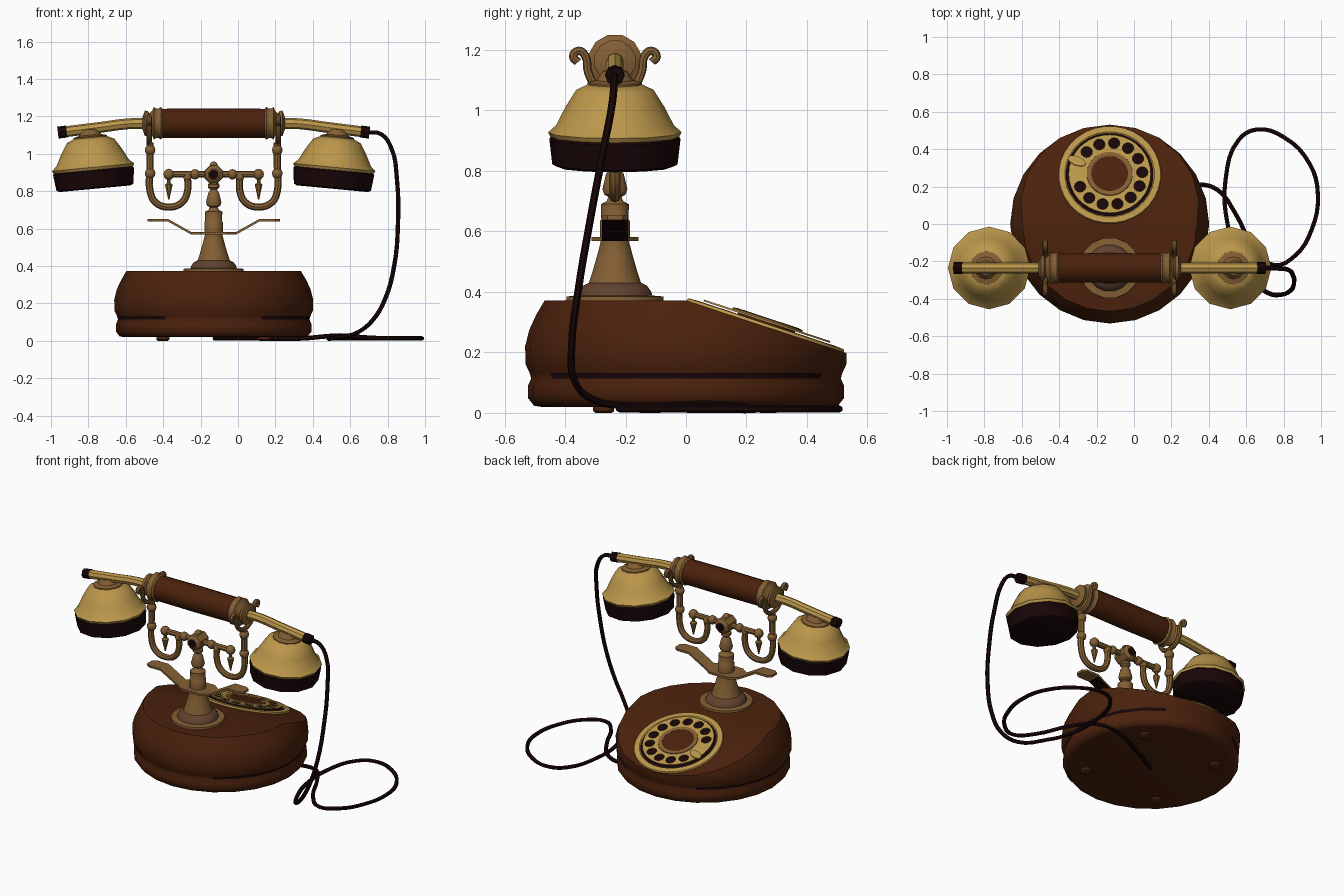
import bpy, bmesh, math
from mathutils import Matrix, Vector

if "Cube" in bpy.data.objects:
    bpy.data.objects.remove(bpy.data.objects["Cube"])

CX, CY = -0.13, -0.235          # phone centre line, column / handset depth


def material(name, col):
    m = bpy.data.materials.new(name)
    m.diffuse_color = (*col, 1)
    m.use_nodes = True
    m.node_tree.nodes["Principled BSDF"].inputs["Base Color"].default_value = m.diffuse_color
    return m


GOLD = material("bright_gold", (0.50, 0.31, 0.07))
BRASS = material("aged_brass", (0.23, 0.115, 0.034))
BRONZE = material("tarnished_bronze", (0.12, 0.055, 0.028))
WOOD = material("brown_wood", (0.07, 0.0155, 0.0037))
DARK = material("dark_maroon", (0.009, 0.0016, 0.0022))


def T(x, y, z):
    return Matrix.Translation((x, y, z))


def R(deg, axis):
    return Matrix.Rotation(math.radians(deg), 4, axis)


def add_object(name, mesh, mat, angle=40):
    mesh.materials.clear()
    mesh.materials.append(mat)
    ob = bpy.data.objects.new(name, mesh)
    bpy.context.collection.objects.link(ob)
    if angle:
        bpy.ops.object.select_all(action='DESELECT')
        ob.select_set(True)
        bpy.context.view_layer.objects.active = ob
        bpy.ops.object.shade_smooth_by_angle(angle=math.radians(angle))
    return ob


def finish(name, bm, mat, mtx=Matrix(), angle=40):
    bm.transform(mtx)
    bmesh.ops.recalc_face_normals(bm, faces=bm.faces)
    me = bpy.data.meshes.new(name)
    bm.to_mesh(me)
    bm.free()
    return add_object(name, me, mat, angle)


def paint(ob, mat, rule):
    ob.data.materials.append(mat)
    for p in ob.data.polygons:
        if rule(p.center, p.normal):
            p.material_index = 1


def lathe_bm(profile, segs, ring=False, shift=0.5):
    bm = bmesh.new()
    rings = [[bm.verts.new((r * math.cos(a), r * math.sin(a), z))
              for a in (2 * math.pi * (i + shift) / segs for i in range(segs))] for r, z in profile]
    pairs = list(zip(rings, rings[1:]))
    if ring:
        pairs.append((rings[-1], rings[0]))
    for a, b in pairs:
        for i in range(segs):
            j = (i + 1) % segs
            bm.faces.new((a[i], a[j], b[j], b[i]))
    if not ring:
        bm.faces.new(rings[0])
        bm.faces.new(rings[-1])
    return bm


def lathe(name, profile, segs, mat, mtx=Matrix(), ring=False, angle=40, shift=0.5):
    return finish(name, lathe_bm(profile, segs, ring, shift), mat, mtx, angle)


def ball(name, r, loc, mat):
    bm = bmesh.new()
    bmesh.ops.create_uvsphere(bm, u_segments=10, v_segments=6, radius=r)
    finish(name, bm, mat, T(*loc))


def curve_to_object(name, cu, mat, mtx=Matrix()):
    tmp = bpy.data.objects.new("tmp", cu)
    bpy.context.collection.objects.link(tmp)
    dg = bpy.context.evaluated_depsgraph_get()
    me = bpy.data.meshes.new_from_object(tmp.evaluated_get(dg))
    bpy.data.objects.remove(tmp)
    me.transform(mtx)
    me.name = name
    return add_object(name, me, mat)


def tube(name, pts, r, mat, res=4, sides=8):
    cu = bpy.data.curves.new(name, 'CURVE')
    cu.dimensions = '3D'
    cu.bevel_depth = r
    cu.bevel_resolution = (sides - 4) // 2
    cu.resolution_u = res
    cu.use_fill_caps = True
    sp = cu.splines.new('BEZIER')
    sp.bezier_points.add(len(pts) - 1)
    for bp, p in zip(sp.bezier_points, pts):
        bp.co = p
        bp.handle_left_type = bp.handle_right_type = 'AUTO'
    return curve_to_object(name, cu, mat)


# wooden base: turned body with a sloped cut for the dial, dark groove at the sides
SLOPE = 18.2
bm = lathe_bm([(.48, .02), (.503, .024), (.523, .05), (.523, .088), (.512, .114), (.517, .132),
               (.53, .16), (.532, .22), (.518, .275), (.495, .325), (.467, .372)], 24, shift=0)
n = Vector((0, math.sin(math.radians(SLOPE)), math.cos(math.radians(SLOPE))))
bmesh.ops.bisect_plane(bm, geom=bm.verts[:] + bm.edges[:] + bm.faces[:], dist=1e-5,
                       plane_co=(0, 0, .372), plane_no=n, clear_outer=True)
bmesh.ops.holes_fill(bm, edges=[e for e in bm.edges if e.is_boundary], sides=0)
base = finish("wooden_base", bm, WOOD, T(CX, 0, 0), 45)
paint(base, DARK, lambda c, n: .115 < c.z < .13 and abs(c.x - CX) > .3)
for i in range(4):
    a = math.radians(45 + 90 * i)
    lathe("foot", [(.028, 0), (.036, .006), (.036, .024)], 12, WOOD,
          T(CX + .385 * math.cos(a), .385 * math.sin(a), 0))

# dial
D = T(CX, .262, .286) @ R(-SLOPE, 'X')
lathe("dial_rim", [(.276, -.003), (.272, .009), (.24, .011), (.234, .006), (.234, -.003)], 32, GOLD, D, True)
lathe("dial_backing", [(.236, -.002), (.236, .005)], 32, DARK, D)
wheel = bpy.data.curves.new("finger_wheel", 'CURVE')
wheel.dimensions = '2D'
wheel.fill_mode = 'BOTH'
wheel.extrude = .003
circles = [(0, 0, .22, 36)]
for i in range(12):
    a = math.radians(135 - 26.4 * i)
    circles.append((.174 * math.cos(a), .174 * math.sin(a), .031, 12))
for x, y, r, k in circles:
    sp = wheel.splines.new('POLY')
    sp.points.add(k - 1)
    sp.use_cyclic_u = True
    for i, p in enumerate(sp.points):
        a = 2 * math.pi * i / k
        p.co = (x + r * math.cos(a), y + r * math.sin(a), 0, 1)
curve_to_object("finger_wheel", wheel, GOLD, D @ T(0, 0, .018))
lathe("dial_hub_ring", [(.125, .015), (.122, .026), (.108, .029), (.098, .025), (.098, .015)], 24, BRASS, D, True)
lathe("dial_hub", [(.10, .01), (.10, .024), (.05, .026)], 24, WOOD, D)
bm = bmesh.new()
bmesh.ops.create_cone(bm, cap_ends=True, segments=10, radius1=1, radius2=1, depth=1)
finish("finger_stop", bm, GOLD, D @ R(158, 'Z') @ T(.19, 0, .024) @ Matrix.Diagonal((.052, .025, .01, 1)))

# column with tarnished foot
column = lathe("column", [(.165, .365), (.163, .385), (.126, .388), (.122, .402), (.108, .42), (.088, .43),
                          (.076, .465), (.06, .52), (.048, .565), (.05, .58), (.05, .635), (.046, .64),
                          (.047, .69), (.028, .70), (.022, .714), (.036, .722), (.042, .74), (.03, .79),
                          (.018, .808), (.032, .82), (.032, .835), (.02, .848), (.02, .88)],
               16, BRASS, T(CX, CY, 0))
paint(column, BRONZE, lambda c, n: .387 < c.z < .43)

# hook lever: bent flat strip, wider in the middle, dark underneath its slopes
strip = [(-.355, .645, .025), (-.33, .645, .043), (-.245, .645, .043), (-.12, .575, .043), (-.07, .575, .078),
         (.07, .575, .078), (.12, .575, .043), (.245, .645, .043), (.33, .645, .043), (.355, .645, .025)]
bm = bmesh.new()
rows = [[bm.verts.new((x, w * s, z + h)) for s, h in ((-1, -.007), (1, -.007), (1, .007), (-1, .007))]
        for x, z, w in strip]
for a, b in zip(rows, rows[1:]):
    for i in range(4):
        bm.faces.new((a[i], a[(i + 1) % 4], b[(i + 1) % 4], b[i]))
bm.faces.new(rows[0])
bm.faces.new(rows[-1])
lever = finish("hook_lever", bm, BRASS, T(CX, CY, 0), 30)
paint(lever, DARK, lambda c, n: n.z < -.5 and abs(n.x) > .3)

# cradle hub and crossbar
HZ = .89
lathe("cradle_hub", [(.03, -.06), (.05, -.045), (.053, 0), (.05, .045), (.03, .06)], 8, BRASS,
      T(CX, CY, HZ) @ R(90, 'X'), angle=20)
for s in (-1, 1):
    lathe("hub_inset", [(.026, .055), (.026, .064)], 8, DARK, T(CX, CY, HZ) @ R(90 * s, 'X'))
ball("hub_finial", .022, (CX, CY, .937), BRASS)
tube("crossbar", [(CX - .24, CY, HZ), (CX, CY, HZ), (CX + .24, CY, HZ)], .018, BRASS)

for s in (-1, 1):
    # cradle hooks with beads, drop and yoke
    def P(d, z, y=0):
        return (CX + s * d, CY + y, z)
    U = [P(.34, 1.06), P(.34, .93), P(.34, .80)]
    U += [P(.24 + .1 * math.cos(math.radians(a)), .80 - .085 * math.sin(math.radians(a))) for a in (45, 90, 135)]
    tube("cradle_hook", U + [P(.14, .80), P(.14, .88)], .019, BRASS)
    for d, z, r in ((.34, 1.02, .03), (.34, .895, .03), (.24, HZ, .03), (.10, HZ, .028), (.14, .875, .024)):
        ball("cradle_bead", r, P(d, z), BRASS)
    lathe("cradle_drop", [(.004, .755), (.01, .785), (.02, .825), (.022, .835), (.01, .845), (.01, .875)],
          8, BRASS, T(*P(.24, 0)))
    half = [(.06, 1.08), (.088, 1.125), (.098, 1.18), (.12, 1.197), (.138, 1.178), (.122, 1.16)]
    tube("cradle_yoke", [P(.345, z, -y) for y, z in reversed(half)] + [P(.345, 1.062)]
         + [P(.345, z, y) for y, z in half], .014, BRASS)

    # handset collar, arm and tip
    A = T(CX, CY, 1.163) @ R(90 * s, 'Y')
    lathe("handle_collar", [(.075, .268), (.09, .282), (.082, .295), (.082, .308), (.09, .32), (.07, .328),
                            (.055, .343), (.068, .352), (.07, .368), (.036, .38)], 12, BRASS, A)
    tube("handset_arm", [P(.37, 1.162), P(.46, 1.16), P(.60, 1.142), P(.80, 1.117)], .029, GOLD)
    tube("arm_tip", [P(.786, 1.119), P(.833, 1.113)], .032, DARK)

    # ear and mouth cups, leaning inward
    C = T(*P(.66, 1.09)) @ R(5.4 * s, 'Y')
    lathe("cup_neck", [(.09, -.01), (.09, .002), (.06, .01), (.04, .04)], 12, BRASS, C, shift=0)
    lathe("cup_shell", [(.09, -.004), (.128, -.022), (.163, -.078), (.195, -.14),
                        (.221, -.163), (.213, -.178)], 12, GOLD, C, shift=0)
    lathe("cup_mouth", [(.208, -.172), (.217, -.185), (.207, -.27), (.19, -.278)], 12, DARK, C, shift=0)

lathe("handle_grip", [(.079, -.28), (.081, 0), (.079, .28)], 16, WOOD, T(CX, CY, 1.163) @ R(90, 'Y'))

# cord: falls from the handset, loops on the table, runs under the base
tube("cord", [(.69, -.235, 1.115), (.765, -.237, 1.105), (.82, -.243, 1.03), (.85, -.275, .86),
              (.855, -.32, .62), (.835, -.357, .40), (.785, -.378, .22), (.72, -.37, .11),
              (.64, -.31, .045), (.55, -.15, .022), (.50, .0, .013), (.49, .24, .013), (.56, .45, .013),
              (.655, .505, .013), (.80, .465, .013), (.94, .32, .013), (.983, .16, .013), (.95, -.03, .013),
              (.86, -.17, .013), (.75, -.22, .014), (.65, -.14, .02), (.54, .06, .028), (.45, .18, .022),
              (.35, .21, .013), (.1, .12, .013), (CX, 0, .014)], .0125, DARK, 4, 6)
